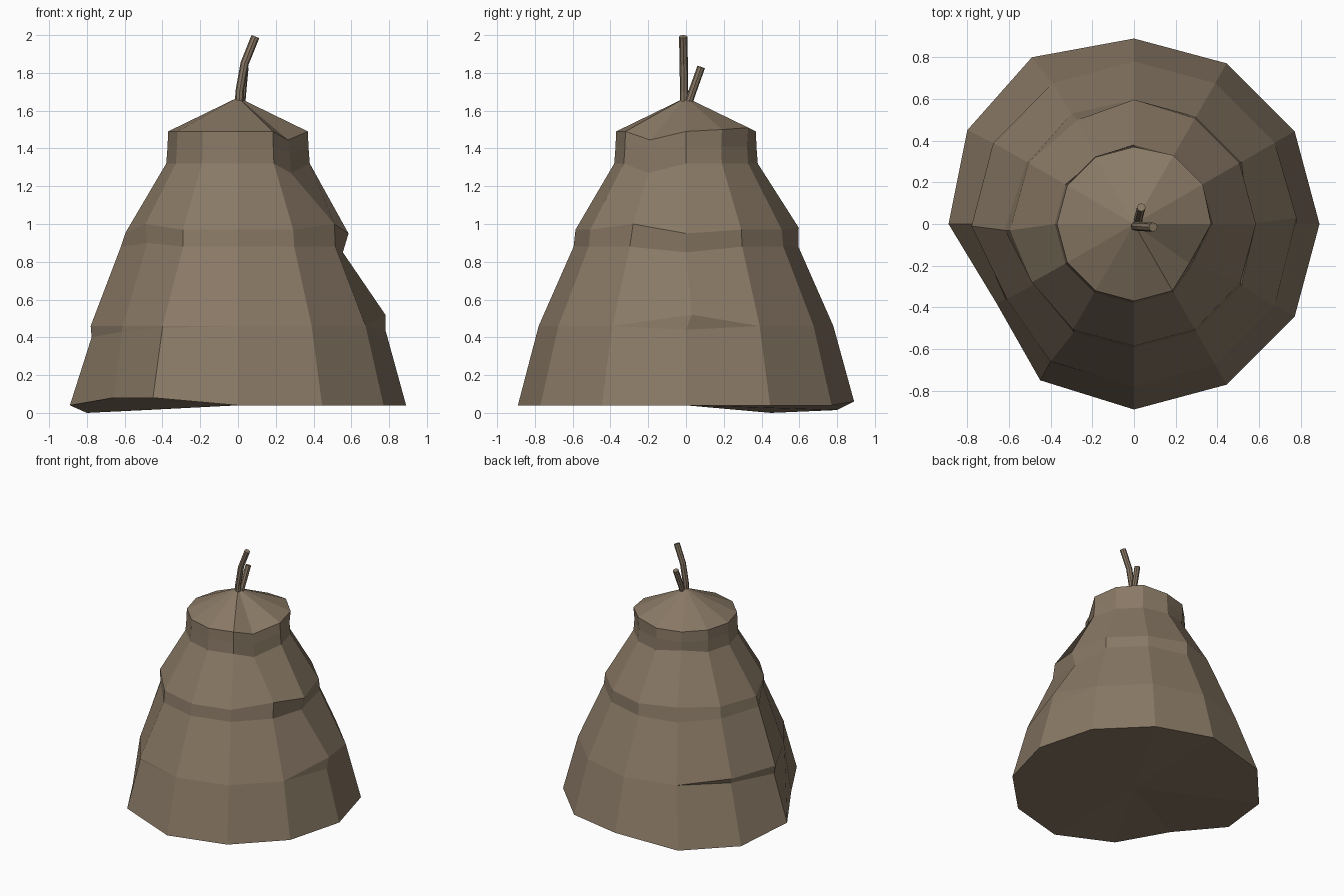
import bpy, bmesh, math
from mathutils import Vector

if "Cube" in bpy.data.objects:
    bpy.data.objects.remove(bpy.data.objects["Cube"])

straw = bpy.data.materials.new("straw_brown")
straw.diffuse_color = (0.25, 0.19, 0.13, 1)
straw.use_nodes = True
straw.node_tree.nodes["Principled BSDF"].inputs["Base Color"].default_value = straw.diffuse_color

SIDES = 12


def finish(name, bm):
    bmesh.ops.remove_doubles(bm, verts=bm.verts, dist=0.002)
    bmesh.ops.recalc_face_normals(bm, faces=bm.faces)
    me = bpy.data.meshes.new(name)
    bm.to_mesh(me)
    bm.free()
    me.materials.append(straw)
    ob = bpy.data.objects.new(name, me)
    bpy.context.collection.objects.link(ob)
    return ob


# Stack: 12-sided rings (radius, height) with uneven corners {degrees: (x, y, z)}
rings = [
    (0.89, 0.04, {150: (-0.80, 0.45, 0.0), 120: (-0.49, 0.80, 0.015), 90: (0, 0.89, 0.06),
                  210: (-0.66, -0.38, 0.08), 240: (-0.45, -0.75, 0.08)}),
    (0.78, 0.46, {0: (0.78, 0, 0.44), 180: (-0.775, 0, 0.40), 150: (-0.66, 0.38, 0.44),
                  210: (-0.615, -0.36, 0.43), 240: (-0.40, -0.66, 0.45)}),
    (0.78, 0.46, {0: (0.78, 0.03, 0.52), 180: (-0.78, -0.01, 0.46), 150: (-0.675, 0.39, 0.48),
                  210: (-0.61, -0.36, 0.46), 240: (-0.40, -0.66, 0.46)}),
    (0.595, 0.88, {0: (0.555, 0, 0.85), 180: (-0.62, -0.03, 0.88), 210: (-0.48, -0.29, 0.90),
                   240: (-0.29, -0.52, 0.88), 120: (-0.30, 0.53, 0.88)}),
    (0.585, 0.97, {0: (0.585, 0, 0.95), 330: (0.51, -0.28, 1.0), 180: (-0.595, -0.03, 0.955),
                   210: (-0.49, -0.28, 1.0), 120: (-0.27, 0.50, 0.98), 90: (0, 0.597, 0.98)}),
    (0.38, 1.32, {330: (0.28, -0.20, 1.27), 120: (-0.18, 0.315, 1.34)}),
    (0.373, 1.41, {330: (0.275, -0.195, 1.37)}),
    (0.37, 1.49, {330: (0.265, -0.19, 1.445), 30: (0.33, 0.19, 1.50), 60: (0.19, 0.33, 1.51)}),
]
bm = bmesh.new()
loops = []
for r, z, moved in rings:
    loop = []
    for i in range(SIDES):
        a = math.radians(i * 30)
        co = moved.get(i * 30, (r * math.cos(a), r * math.sin(a), z))
        loop.append(bm.verts.new(co))
    loops.append(loop)
for lo, hi in zip(loops, loops[1:]):
    for i in range(SIDES):
        j = (i + 1) % SIDES
        bm.faces.new((lo[i], lo[j], hi[j], hi[i]))
# pointed roof and underside
top = bm.verts.new((0, 0, 1.67))
base = bm.verts.new((0, 0, 0.04))
for i in range(SIDES):
    j = (i + 1) % SIDES
    bm.faces.new((loops[-1][i], loops[-1][j], top))
    bm.faces.new((loops[0][j], loops[0][i], base))
finish("hay_stack", bm)


# Twigs sticking out of the top
def twig(name, path, radius, sides=8):
    bm = bmesh.new()
    pts = [Vector(p) for p in path]
    prev = None
    for k, p in enumerate(pts):
        d = (pts[min(k + 1, len(pts) - 1)] - pts[max(k - 1, 0)]).normalized()
        u = d.cross(Vector((0, 1, 0))).normalized()
        v = d.cross(u)
        ring = [bm.verts.new(p + radius * (u * math.cos(t) + v * math.sin(t)))
                for t in (2 * math.pi * i / sides for i in range(sides))]
        if prev:
            for i in range(sides):
                j = (i + 1) % sides
                bm.faces.new((prev[i], prev[j], ring[j], ring[i]))
        else:
            bm.faces.new(ring[::-1])
        prev = ring
    bm.faces.new(prev)
    finish(name, bm)


twig("long_twig", [(0.005, -0.01, 1.60), (0.008, -0.01, 1.70), (0.035, -0.012, 1.85),
                   (0.092, -0.015, 1.992)], 0.022)
twig("short_twig", [(0.015, 0.0, 1.60), (0.022, 0.03, 1.69), (0.035, 0.08, 1.83)], 0.021)
